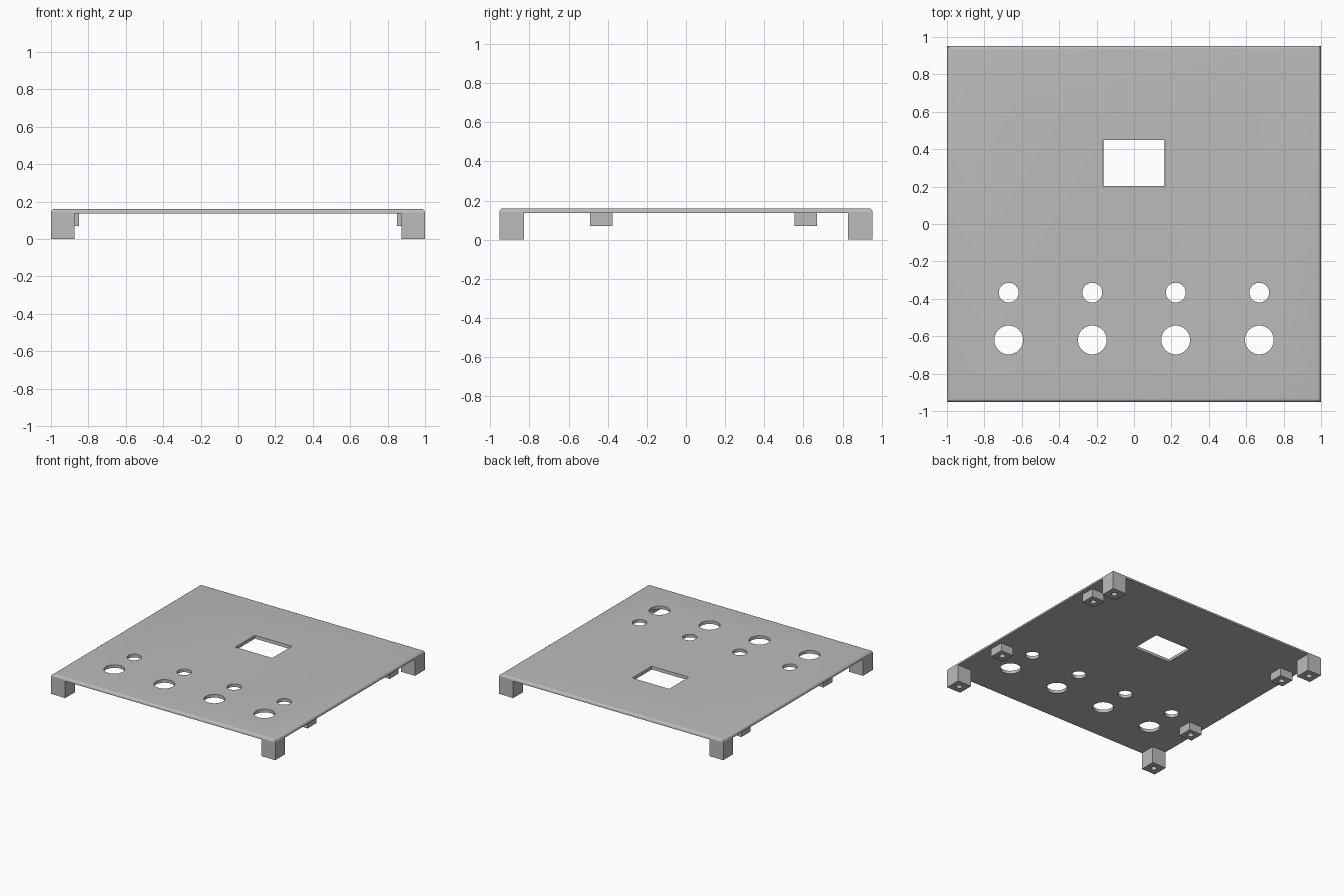
import bpy, bmesh
from mathutils import Matrix, Vector

default = bpy.data.objects.get("Cube")
if default:
    bpy.data.objects.remove(default, do_unlink=True)

HALF_X, HALF_Y = 1.0, 0.953
TOP, UNDER = 0.16, 0.135

grey = bpy.data.materials.new("plain grey")
grey.use_nodes = True
GREY = (0.5, 0.5, 0.5, 1)
grey.diffuse_color = GREY
grey.node_tree.nodes["Principled BSDF"].inputs["Base Color"].default_value = GREY


def finish(name, bm):
    mesh = bpy.data.meshes.new(name)
    bm.to_mesh(mesh)
    bm.free()
    mesh.materials.append(grey)
    obj = bpy.data.objects.new(name, mesh)
    bpy.context.collection.objects.link(obj)
    return obj


def add_box(bm, low, high):
    low, high = Vector(low), Vector(high)
    size = Matrix.Diagonal((*(high - low), 1))
    return bmesh.ops.create_cube(bm, size=1, matrix=Matrix.Translation((low + high) / 2) @ size)["verts"]


def add_cylinder(bm, x, y, low, high, radius, sides=48):
    bmesh.ops.create_cone(bm, cap_ends=True, segments=sides, radius1=radius, radius2=radius,
                          depth=high - low, matrix=Matrix.Translation((x, y, (low + high) / 2)))


def cut(obj, cutter):
    cutter.hide_render = True
    mod = obj.modifiers.new("holes", 'BOOLEAN')
    mod.operation = 'DIFFERENCE'
    mod.solver = 'EXACT'
    mod.object = cutter
    bpy.ops.object.select_all(action='DESELECT')
    bpy.context.view_layer.objects.active = obj
    obj.select_set(True)
    bpy.ops.object.modifier_apply(modifier=mod.name)
    bpy.data.objects.remove(cutter, do_unlink=True)
    bpy.ops.object.shade_smooth_by_angle()


# Top plate with rounded upper edges
bm = bmesh.new()
add_box(bm, (-HALF_X, -HALF_Y, UNDER), (HALF_X, HALF_Y, TOP))
rim = [e for e in bm.edges if all(v.co.z > TOP - 0.001 for v in e.verts)]
bmesh.ops.bevel(bm, geom=rim, offset=0.02, segments=6, profile=0.5, affect='EDGES')
plate = finish("top_plate", bm)

# Window and two rows of round holes
bm = bmesh.new()
window = add_box(bm, (-0.167, 0.2, UNDER - 0.02), (0.167, 0.452, TOP + 0.02))
for v in window:
    if v.co.z < UNDER:
        v.co.x *= 0.96
        v.co.y += 0.006 if v.co.y < 0.3 else -0.006
for x in (-0.67, -0.223, 0.223, 0.67):
    add_cylinder(bm, x, -0.367, UNDER - 0.1, TOP + 0.1, 0.053)
    add_cylinder(bm, x, -0.62, UNDER - 0.1, TOP + 0.1, 0.077)
cut(plate, finish("plate_hole_cutter", bm))


def post(name, x, y, width, bottom, hole):
    """Square post hanging under the plate, with a screw hole from below."""
    bm = bmesh.new()
    h = width / 2
    add_box(bm, (x - h, y - h, bottom), (x + h, y + h, UNDER))
    obj = finish(name, bm)
    bm = bmesh.new()
    add_cylinder(bm, x, y, bottom - 0.05, UNDER - 0.01, hole, 24)
    cut(obj, finish("screw_hole_cutter", bm))


# Corner legs and shorter mounting blocks on both sides
LEG = 0.125
for side, sx in (("left", 1), ("right", -1)):
    for end, sy, block_y in (("front", -1, -0.432), ("back", 1, 0.613)):
        post(f"{end}_{side}_leg", sx * (HALF_X - LEG / 2), sy * (HALF_Y - LEG / 2), LEG, 0, 0.022)
        post(f"{end}_{side}_mounting_block", sx * 0.907, block_y, 0.115, 0.07, 0.022)
